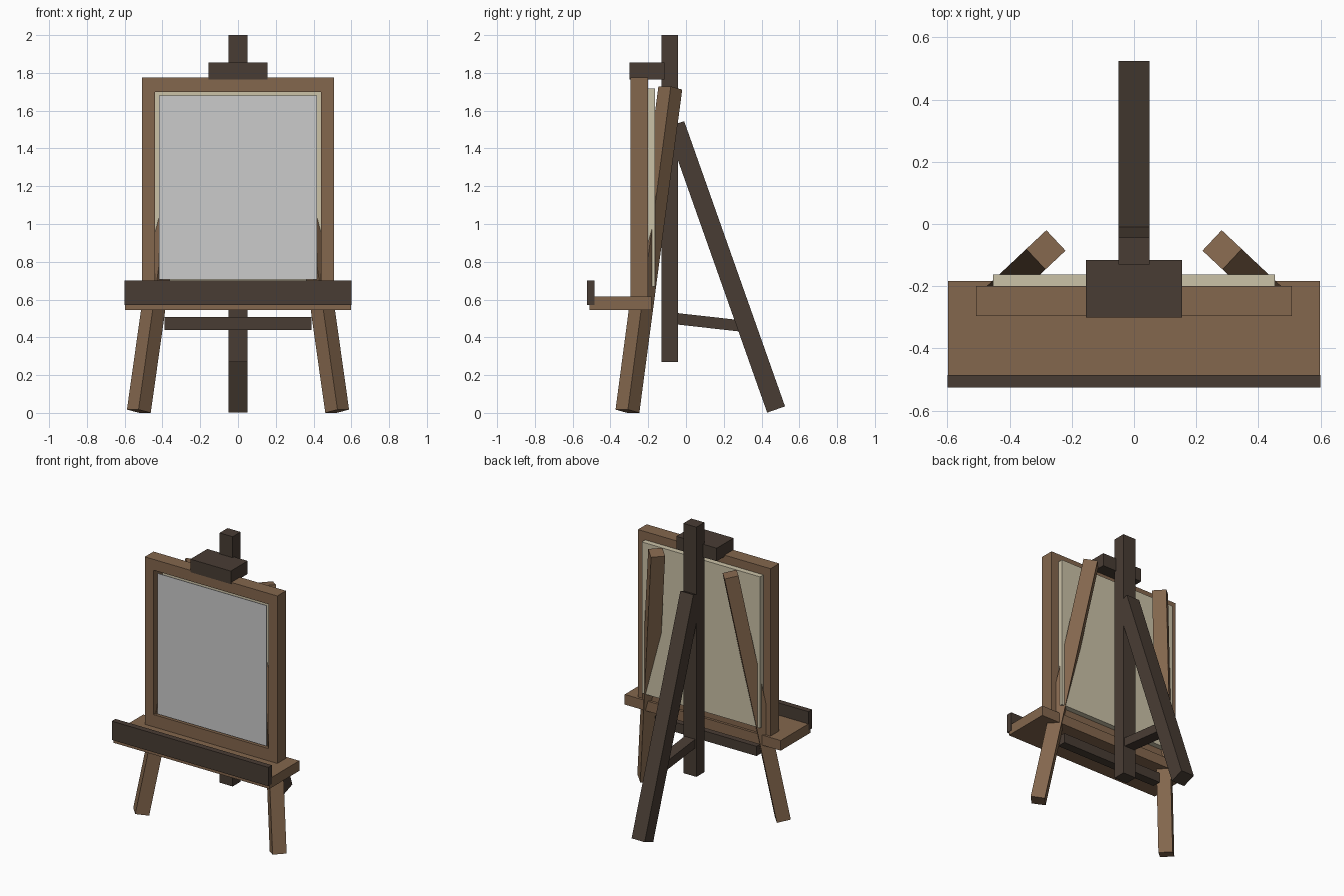
import bpy
from mathutils import Vector, Matrix

if "Cube" in bpy.data.objects:
    bpy.data.objects.remove(bpy.data.objects["Cube"])


def material(name, rgb):
    m = bpy.data.materials.new(name)
    m.diffuse_color = (*rgb, 1)
    m.use_nodes = True
    m.node_tree.nodes["Principled BSDF"].inputs["Base Color"].default_value = m.diffuse_color
    return m


WOOD = material("wood", (0.23, 0.135, 0.075))
DARK = material("dark_wood", (0.066, 0.046, 0.034))
CREAM = material("cream_canvas", (0.60, 0.54, 0.39))


def finish(ob, name, mat):
    ob.name = ob.data.name = name
    if mat:
        ob.data.materials.append(mat)
    return ob


def box(name, x, y, z, mat=None):
    """Box from (min, max) ranges on each axis."""
    bpy.ops.mesh.primitive_cube_add(size=1)
    ob = bpy.context.object
    c = Vector([(a + b) / 2 for a, b in (x, y, z)])
    s = [b - a for a, b in (x, y, z)]
    ob.data.transform(Matrix.Translation(c) @ Matrix.Diagonal((*s, 1)))
    return finish(ob, name, mat)


def beam(name, start, end, width, depth, mat):
    """Square-cut beam; depth is measured in the plane of its lean."""
    a, b = Vector(start), Vector(end)
    d = (b - a).normalized()
    side = d.cross(Vector((0, 0, 1))).normalized()
    face = side.cross(d)
    rot = Matrix((side, face, d)).transposed().to_4x4()
    bpy.ops.mesh.primitive_cube_add(size=1)
    ob = bpy.context.object
    ob.data.transform(Matrix.Translation((a + b) / 2) @ rot
                      @ Matrix.Diagonal((width, depth, (b - a).length, 1)))
    return finish(ob, name, mat)


# Central mast and top clamp
box("mast", (-0.05, 0.05), (-0.13, -0.043), (0.27, 2.0), DARK)
box("top_clamp", (-0.155, 0.155), (-0.30, -0.115), (1.765, 1.855), DARK)

# Splayed front legs and the picture frame's side rails
for side, s in (("left", -1), ("right", 1)):
    beam("front_leg_" + side, (s * 0.525, -0.31, 0.009),
         (s * 0.283, -0.083, 1.72), 0.09, 0.09, WOOD)
    box("frame_side_" + side, sorted((s * 0.44, s * 0.508)),
        (-0.295, -0.20), (0.61, 1.775), WOOD)

# Frame top and bottom rails
for end, z in (("top", (1.70, 1.775)), ("bottom", (0.61, 0.70))):
    box("frame_" + end, (-0.44, 0.44), (-0.295, -0.20), z, WOOD)

# Canvas backing and grey painted panel
box("canvas_board", (-0.453, 0.453), (-0.20, -0.163), (0.67, 1.718), CREAM)
box("picture_panel", (-0.418, 0.418), (-0.284, -0.279), (0.706, 1.68))

# Tray with front lip
box("tray", (-0.598, 0.598), (-0.51, -0.183), (0.545, 0.615), WOOD)
box("tray_lip", (-0.60, 0.60), (-0.525, -0.485), (0.57, 0.70), DARK)

# Rear leg, its brace, and the crossbar between the front legs
beam("rear_leg", (0, 0.477, 0.018), (0, -0.057, 1.528), 0.10, 0.10, DARK)
beam("rear_brace", (0, -0.08, 0.502), (0, 0.32, 0.457), 0.08, 0.06, DARK)
box("crossbar", (-0.39, 0.39), (-0.275, -0.215), (0.44, 0.507), DARK)
